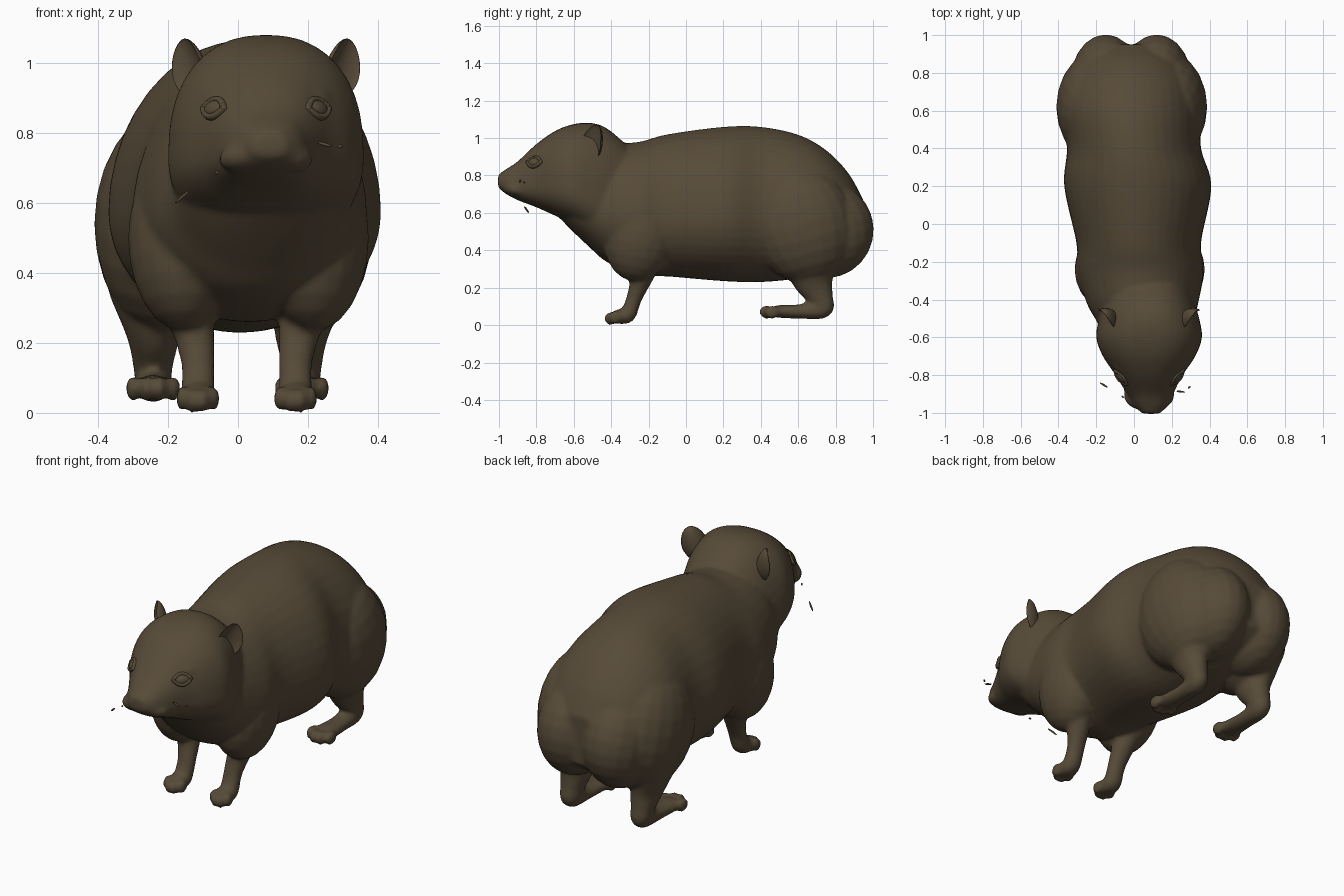
import bpy, bmesh, math
from mathutils import Vector, Matrix, Euler

if "Cube" in bpy.data.objects:
    bpy.data.objects.remove(bpy.data.objects["Cube"])

fur = bpy.data.materials.new("brown fur")
fur.diffuse_color = (0.095, 0.07, 0.04, 1)
fur.use_nodes = True
fur.node_tree.nodes["Principled BSDF"].inputs["Base Color"].default_value = fur.diffuse_color


def finish(bm, name):
    bmesh.ops.recalc_face_normals(bm, faces=bm.faces[:])
    me = bpy.data.meshes.new(name)
    bm.to_mesh(me)
    bm.free()
    me.materials.append(fur)
    for p in me.polygons:
        p.use_smooth = True
    ob = bpy.data.objects.new(name, me)
    bpy.context.collection.objects.link(ob)
    return ob


def catmull(keys, steps):
    """Smooth interpolation through rows of numbers."""
    out = []
    for i in range(len(keys) - 1):
        p0, p1 = keys[max(i - 1, 0)], keys[i]
        p2, p3 = keys[i + 1], keys[min(i + 2, len(keys) - 1)]
        for s in range(steps):
            t = s / steps
            out.append([0.5 * (2 * b + (c - a) * t + (2 * a - 5 * b + 4 * c - d) * t * t
                               + (3 * b - a - 3 * c + d) * t ** 3)
                        for a, b, c, d in zip(p0, p1, p2, p3)])
    return out + [list(keys[-1])]


def loft(bm, keys, power, waist, n=40):
    """Rings along y; each key is y, centre x, half width, bottom, top."""
    rings = []
    for y, cx, w, zb, zt in catmull(keys, 5):
        zm = zb + waist * (zt - zb)
        ring = []
        for k in range(n):
            a = 2 * math.pi * k / n
            c, s = math.cos(a), math.sin(a)
            c = math.copysign(abs(c) ** (2 / power), c)
            s = math.copysign(abs(s) ** (2 / power), s)
            ring.append(bm.verts.new((cx + w * c, y, zm + s * ((zt - zm) if s > 0 else (zm - zb)))))
        rings.append(ring)
    for a, b in zip(rings, rings[1:]):
        for k in range(n):
            bm.faces.new((a[k], a[(k + 1) % n], b[(k + 1) % n], b[k]))
    bm.faces.new(rings[0])
    bm.faces.new(rings[-1])


def blob(bm, loc, r, rot=(0, 0, 0), seg=20):
    m = Matrix.LocRotScale(Vector(loc), Euler([math.radians(d) for d in rot]), Vector(r))
    return bmesh.ops.create_uvsphere(bm, u_segments=seg, v_segments=seg // 2 + 2, radius=1, matrix=m)["verts"]


def limb(bm, keys):
    """Chain of ellipsoids; each key is x, y, z, rx, ry, rz."""
    for k in catmull(keys, 7):
        blob(bm, k[:3], k[3:], seg=16)


HX = 0.08  # the head sits a little to one side
bm = bmesh.new()

# torso
loft(bm, [(-.72, HX, .12, .62, .8), (-.62, .075, .22, .515, .88), (-.52, .06, .255, .42, .93),
          (-.42, .045, .295, .335, .965), (-.25, .035, .335, .265, .98),
          (-.1, .025, .33, .26, 1.02), (.2, .02, .39, .235, 1.06), (.4, 0, .355, .23, 1.06),
          (.6, -.015, .365, .25, 1.018), (.75, -.015, .335, .29, .935), (.87, -.02, .26, .34, .81),
          (.95, -.02, .16, .4, .665)], 1.98, .41)
# head with blunt muzzle
loft(bm, [(-1.005, HX + .01, .045, .735, .805), (-.96, HX + .01, .09, .70, .835), (-.9, HX + .005, .122, .668, .875),
          (-.8, HX, .178, .63, .968), (-.7, HX, .245, .585, 1.038), (-.6, HX, .28, .54, 1.075),
          (-.5, HX, .265, .48, 1.08), (-.42, HX, .24, .46, 1.05), (-.33, HX, .2, .5, .975)], 2.4, .36)

for s in (-1, 1):
    # shoulder
    blob(bm, (.03 + s * .185, -.24, .5), (.16, .2, .27), (-12, 0, 0))
    # haunch and rump
    blob(bm, (-.012 + s * .2, .62, .54), (.2, .28, .32), (15, 0, 0))
    blob(bm, (-.015 + s * .135, .745, .51), (.19, .26, .26), (18, 0, 0))
    # front leg
    fx = .025 + s * .14
    limb(bm, [(fx + s * .045, -.22, .4, .09, .12, .1), (fx + s * .018, -.235, .27, .066, .068, .06),
              (fx, -.275, .15, .05, .042, .05), (fx, -.31, .06, .05, .045, .045),
              (fx, -.355, .045, .056, .045, .04)])
    for k, y in zip((-1.5, -.5, .5, 1.5), (-.38, -.405, -.405, -.38)):
        blob(bm, (fx + k * .03, y, .032 + .006 * abs(k)), (.019, .033, .036), seg=12)
    # hind leg
    hx = -.03 + s * .213
    limb(bm, [(hx + s * .02, .66, .37, .11, .15, .12), (hx, .675, .24, .08, .11, .08),
              (hx, .715, .15, .06, .072, .06), (hx, .725, .09, .053, .06, .055),
              (hx, .62, .073, .052, .05, .04), (hx, .5, .073, .063, .05, .035)])
    for k, y in zip((-1.5, -.5, .5, 1.5), (.46, .432, .432, .46)):
        blob(bm, (hx + k * .038, y, .07), (.022, .042, .037), seg=12)
    # brow and lip
    blob(bm, (HX + s * .135, -.74, .905), (.06, .05, .03), (0, s * 15, s * 35))
    blob(bm, (HX + s * .06, -.915, .735), (.08, .065, .045), (0, s * 12, s * 30))
# nose
blob(bm, (HX + .01, -.975, .785), (.05, .03, .03))

body = finish(bm, "body")
rm = body.modifiers.new("merge", 'REMESH')
rm.mode = 'VOXEL'
rm.voxel_size = .012
rm.use_smooth_shade = True
sm = body.modifiers.new("soften", 'SMOOTH')
sm.factor = .5
sm.iterations = 6

for s, side in ((-1, "left"), (1, "right")):
    # cupped, leaf-shaped ear
    bm = bmesh.new()
    for v in blob(bm, (0, 0, 0), (.066, .035, .098), seg=28):
        if v.co.y < 0:
            v.co.y *= -.3
        v.co.y -= .35 * v.co.x ** 2 / .066
        v.co.x *= 1 - 1.5 * max(v.co.z, 0)
    bm.transform(Matrix.LocRotScale(Vector((HX + s * .207, -.488, .978)),
                                    Euler((math.radians(8), math.radians(s * 20), math.radians(s * 48))), None))
    finish(bm, side + "_ear")
    # eyeball with two arched lids
    bm = bmesh.new()
    blob(bm, (0, .004, 0), (.04, .018, .026))
    for lid in (-1, 1):
        for k in range(-12, 13):
            t = k / 12
            blob(bm, (.045 * t, .002, lid * .028 * (1 - t * t)), (.011, .014, .009), seg=8)
    bm.transform(Matrix.LocRotScale(Vector((HX + s * .15, -.812, .872)),
                                    Euler((math.radians(-28), 0, math.radians(s * 50))), None))
    finish(bm, side + "_eye")

# whisker slivers
bm = bmesh.new()
for a, b in (((-.18, -.84, .6), (-.14, -.865, .635)), ((.225, -.885, .775), (.27, -.89, .762)),
             ((-.065, -.91, .685), (-.055, -.92, .69)), ((.285, -.87, .76), (.3, -.86, .765))):
    a, b = Vector(a), Vector(b)
    d = b - a
    m = Matrix.Translation((a + b) / 2) @ d.to_track_quat('Z', 'Y').to_matrix().to_4x4() \
        @ Matrix.Diagonal((.005, .005, d.length / 2, 1))
    bmesh.ops.create_uvsphere(bm, u_segments=8, v_segments=6, radius=1, matrix=m)
finish(bm, "whiskers")
